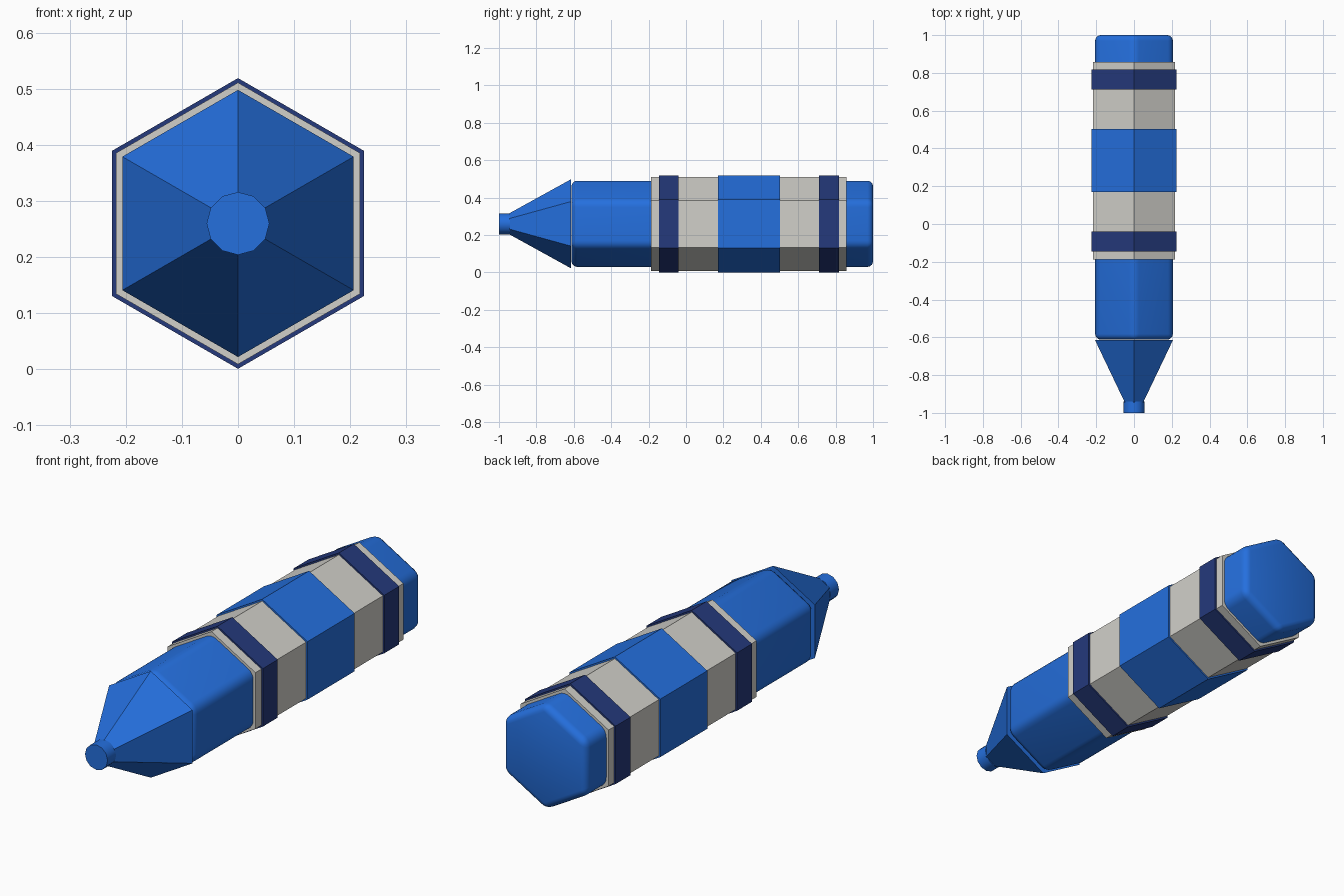
import bpy, bmesh, math

cube = bpy.data.objects.get("Cube")
if cube:
    bpy.data.objects.remove(cube, do_unlink=True)

AXIS_Z = 0.26  # height of the long axis


def material(name, rgb):
    m = bpy.data.materials.new(name)
    m.use_nodes = True
    m.diffuse_color = (*rgb, 1)
    bsdf = next(n for n in m.node_tree.nodes if n.type == 'BSDF_PRINCIPLED')
    bsdf.inputs["Base Color"].default_value = (*rgb, 1)
    return m


wax_blue = material("wax_blue", (0.018, 0.16, 0.73))
paper_grey = material("paper_grey", (0.64, 0.63, 0.59))
navy = material("navy", (0.018, 0.041, 0.20))


def prism(name, y0, y1, r0, r1, mat, sides=6):
    """Closed prism or taper along y, with one corner pointing up."""
    bm = bmesh.new()
    rings = []
    for y, r in ((y0, r0), (y1, r1)):
        angles = [math.tau * k / sides for k in range(sides)]
        rings.append([bm.verts.new((r * math.sin(a), y, r * math.cos(a))) for a in angles])
    front, back = rings
    for k in range(sides):
        n = (k + 1) % sides
        bm.faces.new((front[k], front[n], back[n], back[k]))
    bm.faces.new(front)
    bm.faces.new(back)
    bmesh.ops.recalc_face_normals(bm, faces=bm.faces)
    mesh = bpy.data.meshes.new(name)
    bm.to_mesh(mesh)
    bm.free()
    mesh.materials.append(mat)
    obj = bpy.data.objects.new(name, mesh)
    obj.location.z = AXIS_Z
    bpy.context.collection.objects.link(obj)
    return obj


# Rounded wax body, softly shaded
body = prism("wax_body", -0.612, 1.0, 0.238, 0.238, wax_blue)
bevel = body.modifiers.new("rounded_edges", 'BEVEL')
bevel.width = 0.03
bevel.segments = 4
body.data.polygons.foreach_set("use_smooth", [True] * len(body.data.polygons))

# Faceted taper and small round tip
prism("tapered_nose", -0.945, -0.615, 0.056, 0.238, wax_blue)
tip = prism("blunt_tip", -1.0, -0.94, 0.056, 0.056, wax_blue, sides=12)
bpy.ops.object.select_all(action='DESELECT')
tip.select_set(True)
bpy.context.view_layer.objects.active = tip
bpy.ops.object.shade_smooth_by_angle(angle=math.radians(40))

# Paper sleeve with its raised bands
prism("paper_sleeve", -0.187, 0.857, 0.251, 0.251, paper_grey)
for name, y0, y1, mat in (
    ("front_band", -0.145, -0.04, navy),
    ("middle_band", 0.17, 0.502, wax_blue),
    ("back_band", 0.712, 0.817, navy),
):
    prism(name, y0, y1, 0.259, 0.259, mat)
